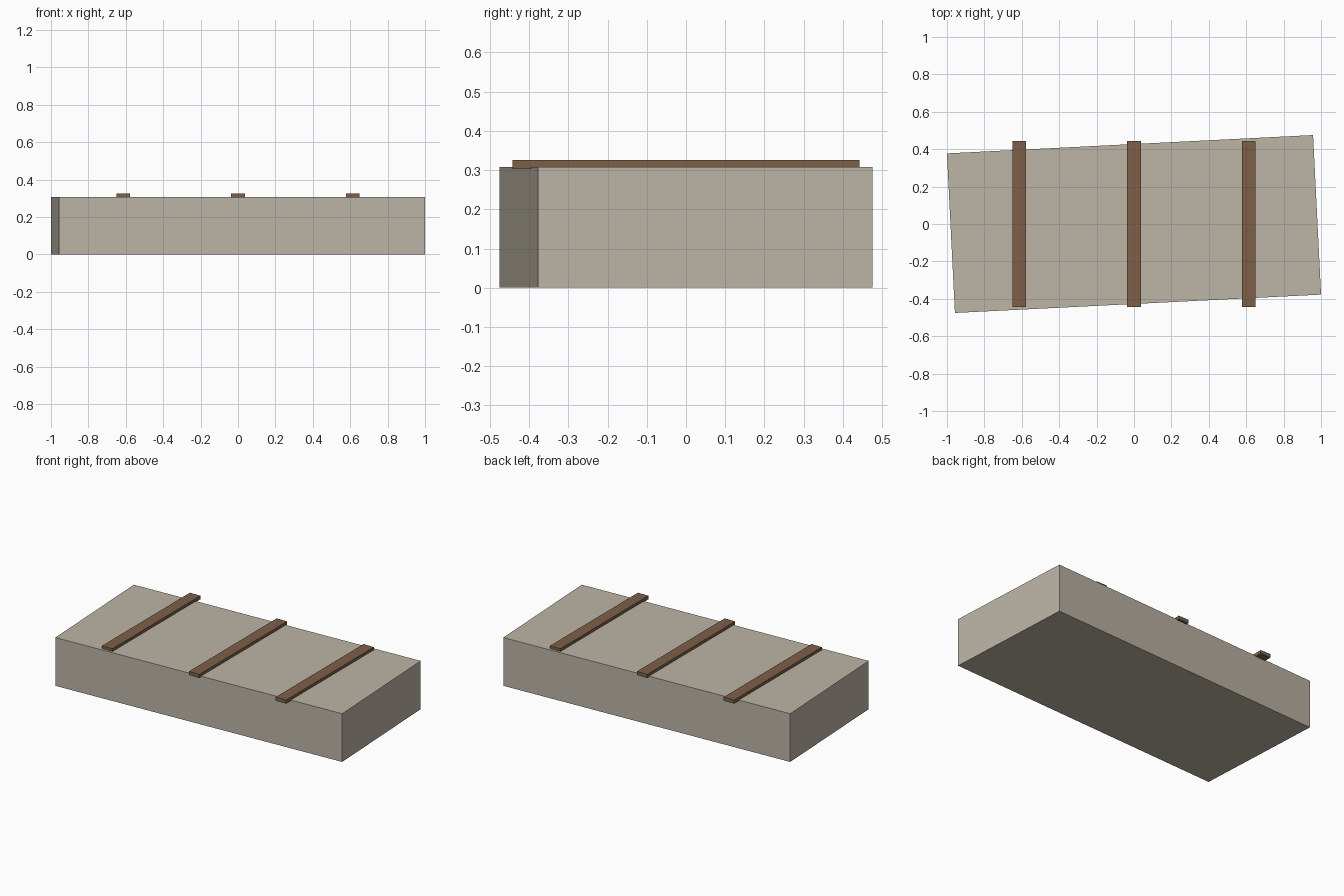
import bpy
import math

cube = bpy.data.objects.get("Cube")
if cube:
    bpy.data.objects.remove(cube, do_unlink=True)


def make_material(name, rgb):
    mat = bpy.data.materials.new(name)
    mat.use_nodes = True
    color = (*rgb, 1.0)
    mat.diffuse_color = color
    mat.node_tree.nodes["Principled BSDF"].inputs["Base Color"].default_value = color
    return mat


def add_box(name, size, center, mat, turn=0.0):
    bpy.ops.mesh.primitive_cube_add(size=1, location=center)
    obj = bpy.context.object
    obj.name = name
    obj.scale = size
    bpy.ops.object.transform_apply(location=False, rotation=False, scale=True)
    obj.rotation_euler.z = turn
    obj.data.materials.append(mat)
    return obj


stone = make_material("pale stone", (0.51, 0.46, 0.385))
wood = make_material("brown wood", (0.205, 0.117, 0.065))

# Main block, turned slightly on the ground
HEIGHT = 0.308
add_box("block", (1.96, 0.854, HEIGHT), (0, 0, HEIGHT / 2), stone, math.radians(2.865))

# Three battens laid across the top, sunk a little into the block
for label, x in (("right", -0.613), ("middle", 0), ("left", 0.613)):
    add_box(f"{label}_batten", (0.073, 0.886, 0.023), (x, 0, 0.3145), wood)
